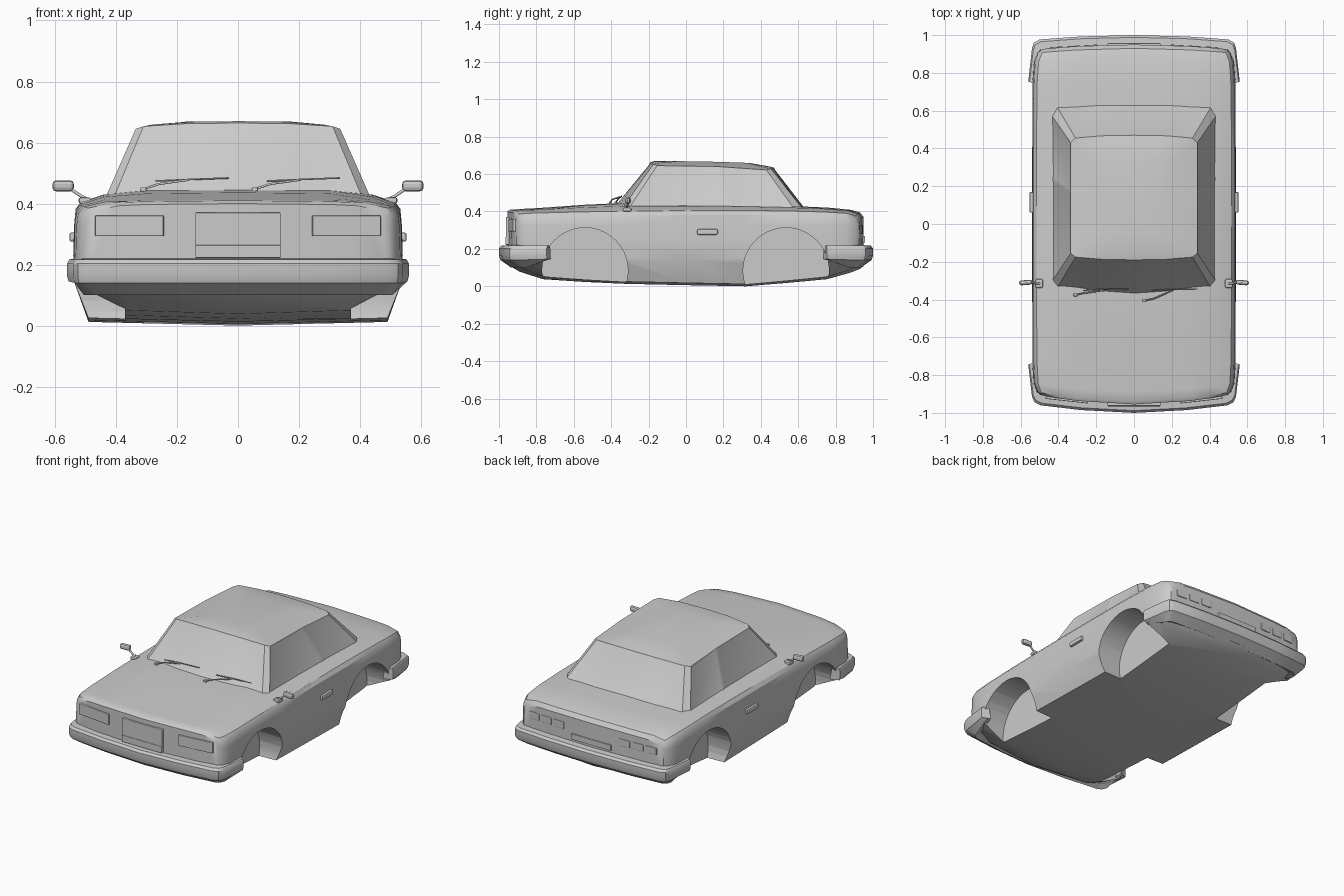
import bpy, bmesh, math
from mathutils import Vector

if "Cube" in bpy.data.objects:
    bpy.data.objects.remove(bpy.data.objects["Cube"])


def finish(name, bm, angle=35):
    bmesh.ops.recalc_face_normals(bm, faces=bm.faces)
    me = bpy.data.meshes.new(name)
    bm.to_mesh(me)
    bm.free()
    ob = bpy.data.objects.new(name, me)
    bpy.context.collection.objects.link(ob)
    select(ob)
    bpy.ops.object.shade_smooth_by_angle(angle=math.radians(angle))
    return ob


def select(ob):
    bpy.ops.object.select_all(action='DESELECT')
    ob.select_set(True)
    bpy.context.view_layer.objects.active = ob


def box(name, loc, size, bevel=0.004, yaw=0):
    bpy.ops.mesh.primitive_cube_add(size=1, location=loc, rotation=(0, 0, yaw))
    ob = bpy.context.object
    ob.name = name
    ob.scale = size
    bpy.ops.object.transform_apply(location=False, rotation=False, scale=True)
    m = ob.modifiers.new('Bevel', 'BEVEL')
    m.width, m.segments = bevel, 2
    return ob


def rod(name, pts, r):
    cu = bpy.data.curves.new(name, 'CURVE')
    cu.dimensions = '3D'
    cu.bevel_depth, cu.bevel_resolution, cu.use_fill_caps = r, 1, True
    s = cu.splines.new('POLY')
    s.points.add(len(pts) - 1)
    for p, c in zip(s.points, pts):
        p.co = (*c, 1)
    ob = bpy.data.objects.new(name, cu)
    bpy.context.collection.objects.link(ob)
    return ob


# Lower body: lofted cross-sections (y, bottom z, bottom half width, sill z, half width, shoulder z, top z)
stations = [
    (-.955, .13, .37, .17, .495, .375, .400),
    (-.940, .12, .37, .165, .515, .385, .410),
    (-.890, .09, .37, .15, .532, .390, .413),
    (-.765, .05, .37, .13, .538, .393, .420),
    (-.54, .035, .40, .13, .540, .398, .436),
    (-.32, .025, .49, .14, .540, .402, .446),
    (.0, .018, .49, .14, .540, .405, .444),
    (.32, .012, .49, .14, .540, .405, .438),
    (.54, .03, .40, .13, .540, .403, .430),
    (.755, .05, .37, .13, .538, .397, .421),
    (.88, .085, .37, .14, .530, .390, .409),
    (.93, .105, .37, .16, .512, .375, .395),
    (.95, .12, .37, .17, .49, .350, .370),
]


def half_section(y, zb, wb, zs, w, ze, zt):
    return [(0, max(zb - .012, 0)), (wb, zb), (w - .004, zs), (w, .23), (w - .003, .33),
            (w - .008, ze - .022), (w - .025, ze), (w - .10, (ze + zt) / 2 + .005), (.30, zt - .003), (0, zt)]


bm = bmesh.new()
rings = []
for st in stations:
    h = half_section(*st)
    full = h + [(-x, z) for x, z in h[-2:0:-1]]
    y, ring = st[0], []
    bow = max(abs(y) - .6, 0) / .35 * (.05 if y < 0 else .025)
    for x, z in full:
        ring.append(bm.verts.new((x, y - math.copysign(bow * (x / .5) ** 2, y), z)))
    rings.append(ring)
n = len(rings[0])
for a, b in zip(rings, rings[1:]):
    for i in range(n):
        j = (i + 1) % n
        bm.faces.new((a[i], a[j], b[j], b[i]))
for r in (rings[0], rings[-1]):
    for idx in ((0, 1, 8, 9), (1, 2, 7, 8), (2, 3, 6, 7), (3, 4, 5, 6)):
        bm.faces.new([r[i] for i in idx])
        bm.faces.new([r[-i % n] for i in idx])
body = finish('lower_body', bm, 40)

# Wheel arches cut out of the body
for y in (-.54, .535):
    for s in (-1, 1):
        bpy.ops.mesh.primitive_cylinder_add(vertices=40, radius=.23, depth=.4,
                                            location=(s * .57, y, .083), rotation=(0, math.pi / 2, 0))
        cut = bpy.context.object
        cut.name = 'arch_cutter'
        m = body.modifiers.new('Arch', 'BOOLEAN')
        m.operation, m.solver, m.object = 'DIFFERENCE', 'EXACT', cut
        select(body)
        bpy.ops.object.modifier_apply(modifier=m.name)
        bpy.data.objects.remove(cut)
select(body)
bpy.ops.object.shade_smooth_by_angle(angle=math.radians(32))

# Cabin: base ring, roof ring, crowned roof and recessed windows
base = [(0, -.385), (.2, -.37), (.405, -.335), (.432, -.30), (.432, .24), (.432, .57), (.405, .615), (.2, .63), (0, .632)]
roof = [(0, -.19, .664), (.17, -.187, .662), (.31, -.175, .653), (.335, -.155, .645), (.335, .17, .640),
        (.335, .43, .622), (.31, .455, .628), (.17, .467, .634), (0, .47, .635)]
base = [(x, y, .425) for x, y in base]
cap = [(x * .9, .14 + (y - .14) * .92, z + .006) for x, y, z in roof]
crown = [(x * .5, .14 + (y - .14) * .6, .669 - .02 * max(y, 0)) for x, y, z in roof]
bm = bmesh.new()
rings = []
for h in (base, roof, cap, crown):
    rings.append([bm.verts.new(p) for p in h + [(-x, y, z) for x, y, z in h[-2:0:-1]]])
n = len(rings[0])
walls = []
for k, (a, b) in enumerate(zip(rings, rings[1:])):
    for i in range(n):
        f = bm.faces.new((a[i], a[(i + 1) % n], b[(i + 1) % n], b[i]))
        if k == 0:
            walls.append(f)
bm.faces.new(rings[-1])
bmesh.ops.recalc_face_normals(bm, faces=bm.faces)
for group in ((0, 1, 14, 15), (6, 7, 8, 9), (3,), (4,), (11,), (12,)):
    bmesh.ops.inset_region(bm, faces=[walls[i] for i in group], thickness=.014, depth=-.003)
finish('cabin', bm, 30)


# Bumpers: profile swept round each end
def bumper(name, path):
    prof = [(.08, .222), (.012, .217), (0, .203), (0, .163), (.008, .14), (.065, .10), (.10, .12)]
    path = path + [(-x, y) for x, y in path[-2::-1]] if path[-1][0] == 0 else path
    bm = bmesh.new()
    rows = [[bm.verts.new((x * (1 - d), y * (1 - d * (.3 if i in (0, len(path) - 1) else 1)),
                           max(z, .145) if i in (0, len(path) - 1) else z)) for d, z in prof]
            for i, (x, y) in enumerate(path)]
    m = len(prof)
    for a, b in zip(rows, rows[1:]):
        for i in range(m):
            bm.faces.new((a[i], a[(i + 1) % m], b[(i + 1) % m], b[i]))
    bm.faces.new(rows[0])
    bm.faces.new(rows[-1])
    finish(name, bm, 30)


bumper('front_bumper', [(.56, -.745), (.54, -.915), (.525, -.945), (.495, -.96), (.28, -.985), (0, -1)])
bumper('rear_bumper', [(.56, .755), (.54, .93), (.53, .96), (.50, .977), (.28, .993), (0, 1)])

# Grille, plates and hood lip
box('grille', (0, -.952, .297), (.28, .02, .146), .003)
box('front_plate', (0, -.957, .243), (.28, .016, .042), .003)
box('rear_plate', (0, .946, .252), (.28, .022, .035), .003)

for s, side in ((-1, 'left'), (1, 'right')):
    # Lamps
    box(side + '_headlight', (s * .355, -.926, .327), (.226, .024, .068), .004, s * .11)
    for i in range(3):
        box(side + '_tail_lamp', (s * (.23 + .09 * i), .938 - .005 * i, .302), (.072, .02, .044), .004, -s * .06)
    # Door handle
    box(side + '_door_handle', (s * .542, .115, .29), (.022, .11, .03), .007)
    # Door mirror
    box(side + '_mirror_head', (s * .573, -.31, .458), (.07, .026, .036), .012, -s * .08)
    rod(side + '_mirror_arm', [(s * .485, -.315, .41), (s * .515, -.315, .425), (s * .555, -.308, .452)], .006)
    box(side + '_mirror_base', (s * .502, -.315, .41), (.04, .045, .02), .006)

# Wipers: arm and blade
for x, y in ((-.31, -.375), (.055, -.405)):
    end = Vector((x + .28, -.345, .484))
    rod('wiper_arm', [(x, y, .447), (x + .05, y + .01, .464), (x + .15, -.352, .478)], .004)
    rod('wiper_blade', [(x + .04, -.352, .474), (x + .15, -.346, .479), end], .003)
    box('wiper_pivot', (x, y, .446), (.02, .016, .014), .004)
